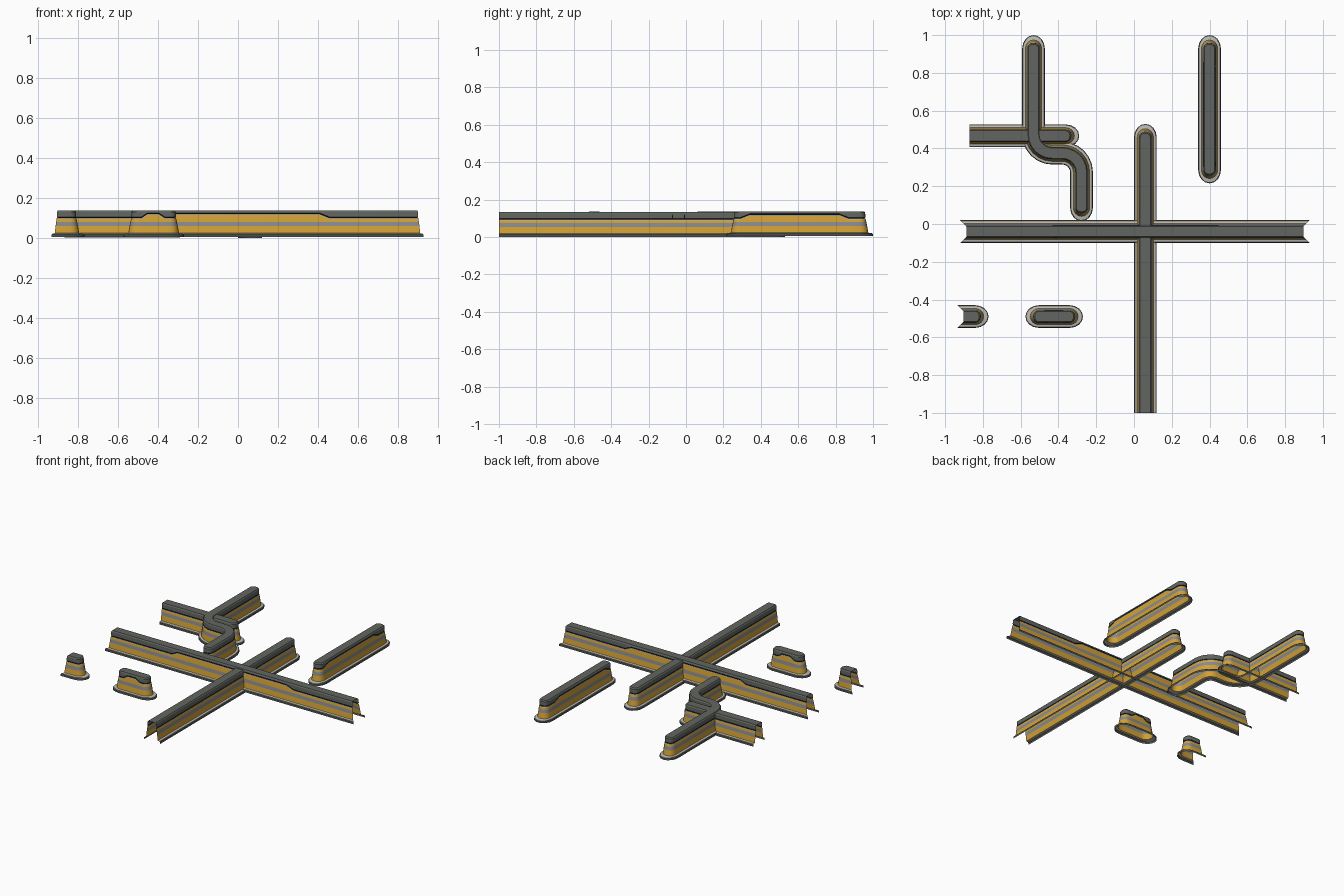
import bpy, bmesh, math
from mathutils import Vector

if "Cube" in bpy.data.objects:
    bpy.data.objects.remove(bpy.data.objects["Cube"], do_unlink=True)


def material(name, rgb):
    m = bpy.data.materials.new(name)
    m.use_nodes = True
    m.diffuse_color = (*rgb, 1)
    m.node_tree.nodes["Principled BSDF"].inputs["Base Color"].default_value = (*rgb, 1)
    return m


MATS = [material("dark_grey", (0.12, 0.13, 0.115)),
        material("pale_grey", (0.5, 0.49, 0.46)),
        material("yellow", (0.65, 0.36, 0.035)),
        material("steel_grey", (0.25, 0.26, 0.28)),
        material("black", (0.015, 0.015, 0.015))]
DARK, PALE, YELLOW, STEEL, BLACK = range(5)

HALF = 0.06       # half width of the foot
LIFT = 0.02       # how far the trim steps up on raised stretches
ROUND = 0.07      # length of a rounded end

# Wall profile from foot to cap: inset, height, follows trim step, colour of band above
PROFILE = [(0.0, 0.0, 0, DARK),
           (0.0, 0.011, 0, DARK),
           (0.004, 0.016, 0, PALE),
           (0.017, 0.019, 0, YELLOW),
           (0.021, 0.054, 0, STEEL),
           (0.024, 0.076, 0, YELLOW),
           (0.026, 0.089, 1, PALE),
           (0.027, 0.094, 1, BLACK),
           (0.030, 0.096, 1, BLACK),
           (0.027, 0.100, 1, DARK),
           (0.028, 0.126, 0, DARK),
           (0.033, 0.133, 0, DARK)]


def columns(path, start, end):
    """Wall outline, counter-clockwise: functions of inset, trim lift, gap flag."""
    pts = [Vector(p[:2]) for p in path]
    lifts = [p[2] if len(p) > 2 else 0 for p in path]
    n = len(pts)
    dirs = [(pts[i + 1] - pts[i]).normalized() for i in range(n - 1)]

    # rounded ends begin a little before the tip
    if start == "round":
        pts[0] = pts[0] + dirs[0] * ROUND
    if end == "round":
        pts[-1] = pts[-1] - dirs[-1] * ROUND

    def side_column(i, side):
        d0, d1 = dirs[max(i - 1, 0)], dirs[min(i, n - 2)]
        t = (d0 + d1).normalized()
        normal = Vector((t.y, -t.x)) * side / t.dot(d0)
        shift = Vector((0, 0))
        if i == 0 and start == "mitre":
            shift = d0
        if i == n - 1 and end == "mitre":
            shift = -d1
        return lambda inset: pts[i] + normal * (HALF - inset) + shift * inset

    def arc_columns(i, d):
        normal = Vector((d.y, -d.x))
        steps = 8
        out = []
        for k in range(1, steps):
            a = math.pi * k / steps
            out.append((lambda inset, a=a: pts[i]
                        + normal * math.cos(a) * (HALF - inset)
                        + d * math.sin(a) * (ROUND - 1.5 * inset), 0, False))
        return out

    cols = [(side_column(i, 1), lifts[i], i == n - 1 and end != "round") for i in range(n)]
    if end == "round":
        cols += arc_columns(n - 1, dirs[-1])
    cols += [(side_column(i, -1), lifts[i], i == 0 and start != "round")
             for i in reversed(range(n))]
    if start == "round":
        cols += arc_columns(0, -dirs[0])
    return cols


def wall(name, path, start="round", end="round", base=0.005):
    cols = columns(path, start, end)
    bm = bmesh.new()
    rings = []
    for inset, z, follows, _ in PROFILE:
        ring = []
        for place, lift, _gap in cols:
            p = place(inset)
            ring.append(bm.verts.new((p.x, p.y, base + z + follows * lift * LIFT)))
        rings.append(ring)
    count = len(cols)
    for level in range(len(PROFILE) - 1):
        low, high = rings[level], rings[level + 1]
        for i in range(count):
            if cols[i][2]:
                continue
            j = (i + 1) % count
            face = bm.faces.new((low[i], low[j], high[j], high[i]))
            face.material_index = PROFILE[level][3]
    # flat top of the cap
    bm.faces.new(rings[-1]).material_index = DARK
    mesh = bpy.data.meshes.new(name)
    bm.to_mesh(mesh)
    bm.free()
    for m in MATS:
        mesh.materials.append(m)
    obj = bpy.data.objects.new(name, mesh)
    bpy.context.collection.objects.link(obj)
    bpy.ops.object.select_all(action="DESELECT")
    obj.select_set(True)
    bpy.context.view_layer.objects.active = obj
    bpy.ops.object.shade_smooth_by_angle(angle=math.radians(30))
    return obj


def arc(cx, cy, r, a0, a1, steps=6):
    angles = [math.radians(a0 + (a1 - a0) * k / steps) for k in range(steps + 1)]
    return [(cx + r * math.cos(a), cy + r * math.sin(a)) for a in angles]


# Crossing long walls
wall("long_cross_wall", [(-0.92, -0.04), (-0.44, -0.04), (-0.40, -0.04, 1),
                         (0.41, -0.04, 1), (0.46, -0.04), (0.93, -0.04)],
     start="mitre", end="mitre")
wall("long_side_wall", [(0.06, -1.0), (0.06, 0.53)], start="flat", base=0.0)

# Free-standing straight walls
wall("straight_wall", [(0.4, 0.215), (0.4, 0.29), (0.4, 0.34, 1),
                       (0.4, 0.82, 1), (0.4, 0.87), (0.4, 1.0)])
wall("short_wall", [(-0.575, -0.49), (-0.485, -0.49), (-0.455, -0.49, 1),
                    (-0.395, -0.49, 1), (-0.365, -0.49), (-0.27, -0.49)])
wall("wall_end_piece", [(-0.935, -0.49), (-0.77, -0.49)], start="mitre")

# Bent wall with a stub running through it
bend = ([(-0.532, 1.0)] + arc(-0.432, 0.475, 0.1, 180, 270)
        + arc(-0.378, 0.275, 0.1, 90, 0) + [(-0.278, 0.015)])
wall("bent_wall", bend)
wall("stub_wall", [(-0.87, 0.467), (-0.29, 0.467)], start="flat", base=0.002)
